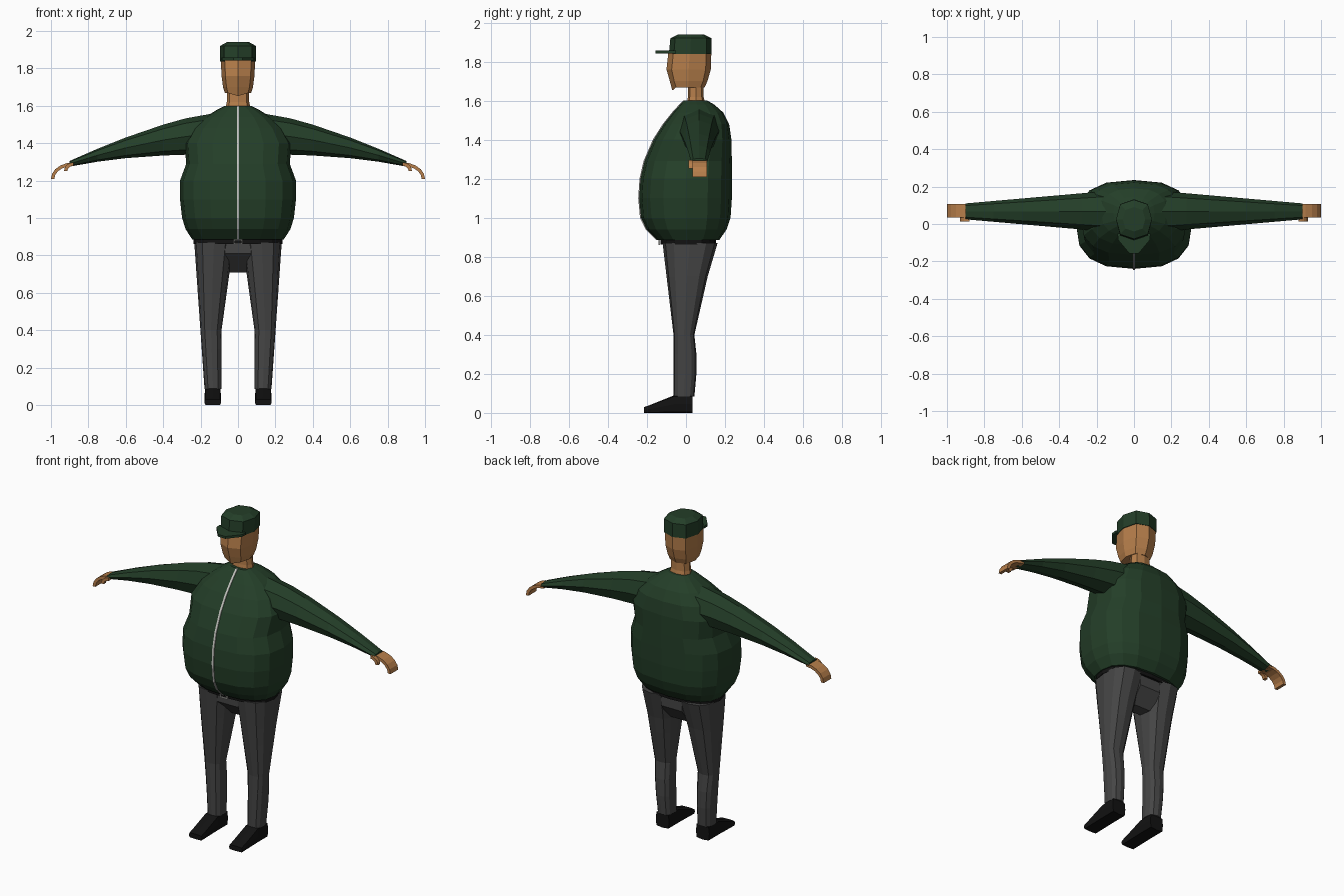
import bpy, bmesh, math

default_cube = bpy.data.objects.get("Cube")
if default_cube:
    bpy.data.objects.remove(default_cube)


def material(name, red, green, blue):
    made = bpy.data.materials.new(name)
    made.use_nodes = True
    made.diffuse_color = (red, green, blue, 1)
    shader = made.node_tree.nodes["Principled BSDF"]
    shader.inputs["Base Color"].default_value = made.diffuse_color
    return made


GREEN = material("dark green cloth", .017, .048, .021)
GREY = material("charcoal cloth", .06, .06, .06)
SKIN = material("skin", .47, .21, .07)
BLACK = material("black leather", .006, .006, .006)
METAL = material("pale metal", .55, .55, .52)

# How a position along an axis and a point across it become a location
AXES = {"x": lambda along, a, b: (along, a, b),
        "y": lambda along, a, b: (a, along, b),
        "z": lambda along, a, b: (a, b, along)}


def outline(low_a, high_a, low_b, high_b, sides, power):
    """Rounded-box outline that starts at the middle of its low-b side."""
    def bulge(value):
        return math.copysign(abs(round(value, 6)) ** (2 / power), value)

    angles = [math.tau * step / sides for step in range(sides)]
    return [((low_a + high_a + bulge(math.sin(angle)) * (high_a - low_a)) / 2,
             (low_b + high_b - bulge(math.cos(angle)) * (high_b - low_b)) / 2)
            for angle in angles]


def skin_over(name, axis, layers, mat, side=1):
    """Join matching outlines (position, points) along an axis and cap the ends."""
    bm = bmesh.new()
    rings = []
    for along, points in layers:
        rings.append([bm.verts.new(AXES[axis](along, a, b)) for a, b in points])
    for near, far in zip(rings, rings[1:]):
        for i in range(len(near)):
            bm.faces.new((near[i - 1], near[i], far[i], far[i - 1]))
    bm.faces.new(rings[0])
    bm.faces.new(rings[-1])
    for vert in bm.verts:
        vert.co.x *= side
    bmesh.ops.recalc_face_normals(bm, faces=bm.faces)
    mesh = bpy.data.meshes.new(name)
    bm.to_mesh(mesh)
    bm.free()
    mesh.materials.append(mat)
    made = bpy.data.objects.new(name, mesh)
    bpy.context.collection.objects.link(made)
    return made


def loft(name, axis, sections, mat, sides=8, power=2.6, side=1):
    layers = [(along, outline(*box, sides, power)) for along, *box in sections]
    return skin_over(name, axis, layers, mat, side)


def slab(name, axis, points, start, end, mat, side=1):
    return skin_over(name, axis, [(start, points), (end, points)], mat, side)


def centred(rows):
    return [(z, -half, half, front, back) for z, half, front, back in rows]


def jacket_row(z):
    """Round belly below, sloping chest and shoulders above."""
    belly = 1.1
    if z < belly:
        tuck = ((belly - z) / .22) ** 3
        return z, .305 - .065 * tuck, -.24 + .1 * tuck, .235 - .07 * tuck
    rise = (z - belly) / .5
    half = .31 - .24 * rise ** 4.5
    if 1.25 < z < 1.35:  # fold under the armpit
        half -= .03
    return z, half, -.24 + .23 * rise ** 2.2, .235 - .125 * rise ** 8


def sleeve_row(x):
    reach = (x - .1) / .8
    return (x, -.045 + .07 * reach, .18 - .07 * reach,
            1.34 - .065 * reach ** 2.5, 1.565 - .26 * reach ** 1.4)


def leg_row(z):
    """Straight shin with a slight calf, widening from the knee to the hip."""
    thigh = max(0, (z - .4) / .47)
    calf = .012 * max(0, math.sin(math.pi * (z - .1) / .3))
    return (z, .088 - .065 * thigh, .18 + .07 * (z - .1),
            -.064 - .056 * thigh, .043 + .107 * thigh + calf)


def hook(name, reach, drop, thick, front, back, side):
    """Curled finger shape that starts at the cuff and bends down."""
    start, top = .88, 1.297
    angles = [math.pi / 2 * step / 5 for step in range(6)]
    outer = [(start + reach * math.sin(t), top - drop + drop * math.cos(t))
             for t in angles]
    inner = [(start + (reach - thick) * math.sin(t),
              top - drop + (drop - thick) * math.cos(t)) for t in angles]
    slab(name, "y", outer + inner[::-1], front, back, SKIN, side)


# Jacket, with the zip following its front
jacket = [jacket_row(z) for z in
          (.885, .94, 1, 1.1, 1.2, 1.29, 1.4, 1.48, 1.54, 1.58, 1.6)]
loft("jacket_body", "z", centred(jacket), GREEN, sides=16)
zip_line = [(front, z) for z, half, front, back in jacket]
slab("zip", "x", [(y - .005, z) for y, z in zip_line]
     + [(y + .003, z) for y, z in reversed(zip_line)], -.006, .006, METAL)

# Belt and square buckle frame
loft("belt", "z", [(z, -.238, .238, -.13, .155) for z in (.862, .888)],
     BLACK, sides=16)


def plate(name, x, z, half_wide, half_high):
    corners = [(x + i * half_wide, z + j * half_high)
               for i, j in ((-1, -1), (1, -1), (1, 1), (-1, 1))]
    slab(name, "y", corners, -.142, -.134, METAL)


for sign in (-1, 1):
    plate("buckle_side", sign * .022, .874, .003, .012)
    plate("buckle_bar", 0, .874 + sign * .01, .025, .003)

# Trouser seat bridging the legs
slab("trouser_seat", "x", [(-.1, .87), (-.1, .81), (0, .71), (.07, .71),
                           (.14, .8), (.14, .87)], -.07, .07, GREY)

# Limbs on both sides
for word, side in (("left", 1), ("right", -1)):
    loft(word + "_sleeve", "x", map(sleeve_row, (.1, .28, .4, .6, .75, .9)),
         GREEN, power=2.2, side=side)
    hook(word + "_hand", .12, .088, .018, .034, .108, side)
    hook(word + "_thumb", .05, .045, .018, .014, .036, side)
    loft(word + "_leg", "z", map(leg_row, (.085, .2, .3, .4, .6, .7, .87)),
         GREY, sides=12, side=side)
    shoe = [(y, .09, .18, 0, height) for y, height in
            ((-.215, .03), (-.18, .042), (-.06, .09), (.033, .09))]
    loft(word + "_shoe", "y", shoe, BLACK, power=6, side=side)

# Neck and head, with the chin dropped at its centre
loft("neck", "z", centred([(1.56, .072, 0, .105), (1.62, .06, .01, .09),
                           (1.7, .056, .01, .09)]), SKIN)
head = loft("head", "z", centred([(1.668, .07, -.07, .095), (1.7, .08, -.083, .11),
                                  (1.76, .088, -.1, .127), (1.85, .092, -.09, .13)]), SKIN)
chin = min(head.data.vertices, key=lambda vert: vert.co.y + vert.co.z)
chin.co.z -= .016

# Cap crown and peak
loft("cap_crown", "z", centred([(1.838, .096, -.088, .132), (1.92, .096, -.08, .13),
                                (1.94, .06, -.04, .09)]), GREEN)
peak = [(.088, -.05), (.085, -.085), (.025, -.157)]
slab("cap_peak", "z", peak + [(-x, y) for x, y in reversed(peak)],
     1.843, 1.857, GREEN)
